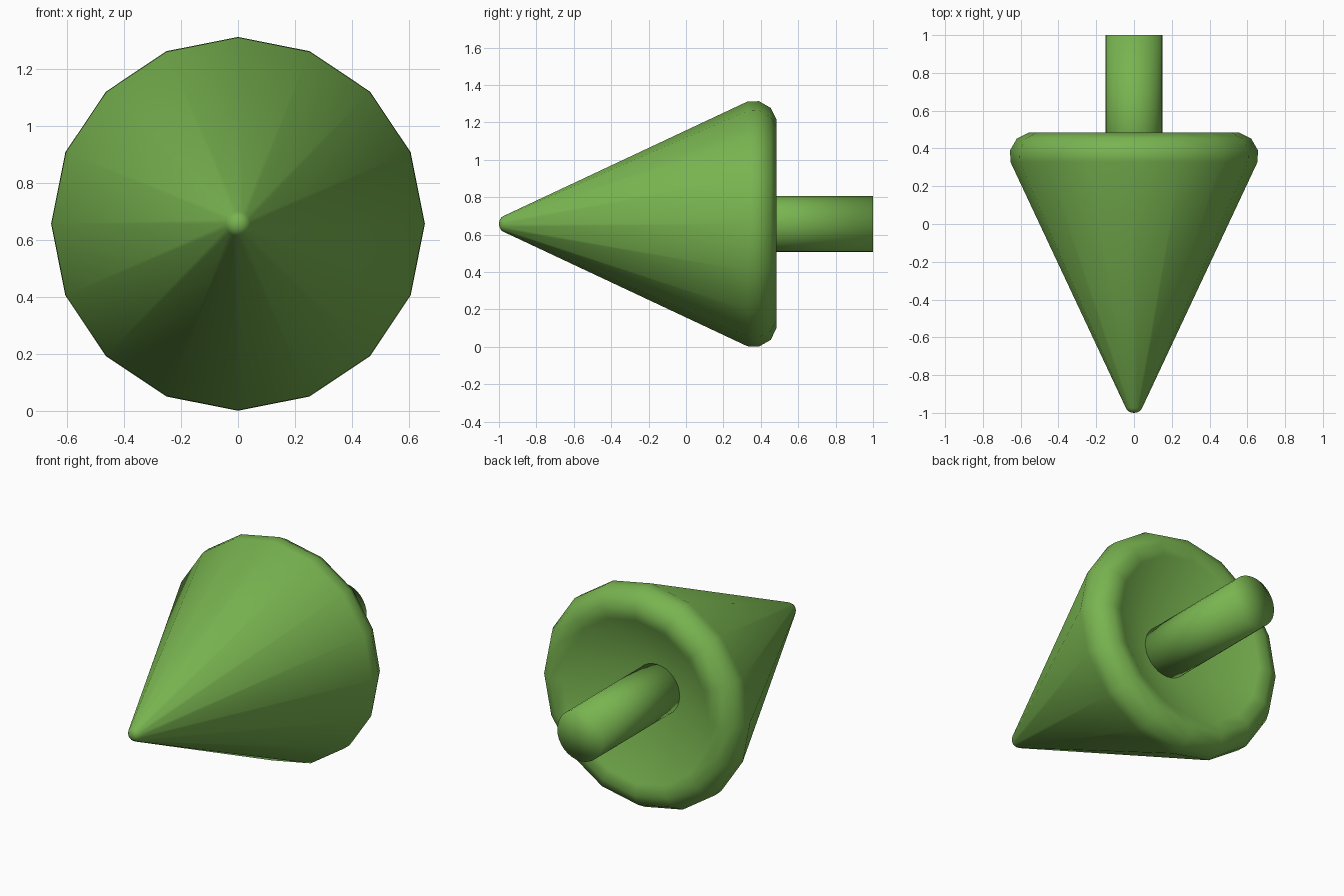
import bpy, math

if "Cube" in bpy.data.objects:
    bpy.data.objects.remove(bpy.data.objects["Cube"])

CENTER_Z = 0.657

green = bpy.data.materials.new("green")
green.diffuse_color = (0.19, 0.456, 0.08, 1)
green.use_nodes = True
green.node_tree.nodes["Principled BSDF"].inputs["Base Color"].default_value = green.diffuse_color


def lathe(name, profile, sides):
    """Revolve (radius, y) points around the lengthwise axis; r=0 makes a pole."""
    verts, faces, rings = [], [], []
    for r, y in profile:
        n = 1 if r == 0 else sides
        rings.append(range(len(verts), len(verts) + n))
        for i in range(n):
            a = 2 * math.pi * i / sides
            verts.append((r * math.cos(a), y, CENTER_Z + r * math.sin(a)))
    for p, q in zip(rings, rings[1:]):
        for i in range(sides):
            j = (i + 1) % sides
            if len(p) == 1:
                faces.append((p[0], q[i], q[j]))
            elif len(q) == 1:
                faces.append((p[i], q[0], p[j]))
            else:
                faces.append((p[i], q[i], q[j], p[j]))
    mesh = bpy.data.meshes.new(name)
    mesh.from_pydata(verts, [], faces)
    mesh.shade_smooth()
    mesh.materials.append(green)
    obj = bpy.data.objects.new(name, mesh)
    bpy.context.collection.objects.link(obj)
    return obj


# Cone with rounded tip, rolled rim and dished back
lathe("cone_head", [
    (0, -1.0), (0.018, -0.997), (0.034, -0.988), (0.043, -0.974),
    (0.654, 0.328), (0.656, 0.39), (0.62, 0.453), (0.557, 0.484),
    (0.487, 0.47), (0, 0.185)], 16)

# Round stem running out of the dish, flat end
lathe("stem", [(0, 0.1), (0.15, 0.1), (0.15, 1.0), (0, 1.0)], 32)
